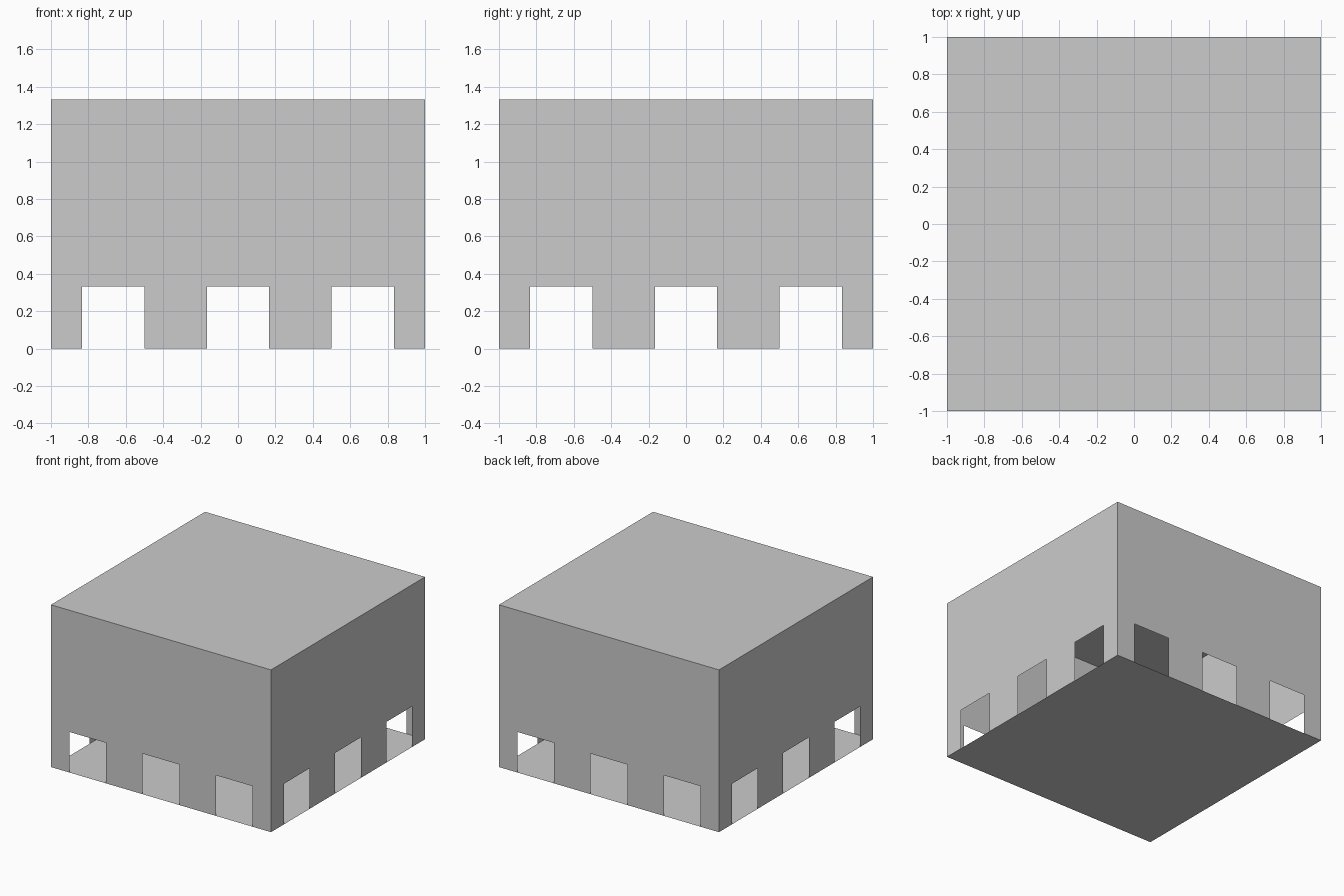
import bpy
import bmesh
from mathutils import Matrix, Vector
from math import pi

if "Cube" in bpy.data.objects:
    bpy.data.objects.remove(bpy.data.objects["Cube"])

H = 4 / 3          # building height
DOOR = 1 / 3       # opening width and height


def make_object(name, bm):
    mesh = bpy.data.meshes.new(name)
    bm.to_mesh(mesh)
    bm.free()
    obj = bpy.data.objects.new(name, mesh)
    bpy.context.collection.objects.link(obj)


# Wall outline in (x, z): bottom edge notched by three doorways
outline = [(-1, 0)]
for cx in (-2 / 3, 0, 2 / 3):
    a, b = cx - DOOR / 2, cx + DOOR / 2
    outline += [(a, 0), (a, DOOR), (b, DOOR), (b, 0)]
outline += [(1, 0), (1, H), (-1, H)]

# Four thin walls: the front wall turned around the centre
bm = bmesh.new()
for i in range(4):
    turn = Matrix.Rotation(i * pi / 2, 3, 'Z')
    bm.faces.new([bm.verts.new(turn @ Vector((x, -1, z))) for x, z in outline])
bmesh.ops.remove_doubles(bm, verts=bm.verts, dist=1e-4)
make_object("walls", bm)

# Flat floor (facing down) and roof (facing up)
for name, z, flip in (("floor", 0, True), ("roof", H, False)):
    bm = bmesh.new()
    bmesh.ops.create_grid(bm, x_segments=1, y_segments=1, size=1,
                          matrix=Matrix.Translation((0, 0, z)))
    if flip:
        bmesh.ops.reverse_faces(bm, faces=bm.faces)
    make_object(name, bm)
